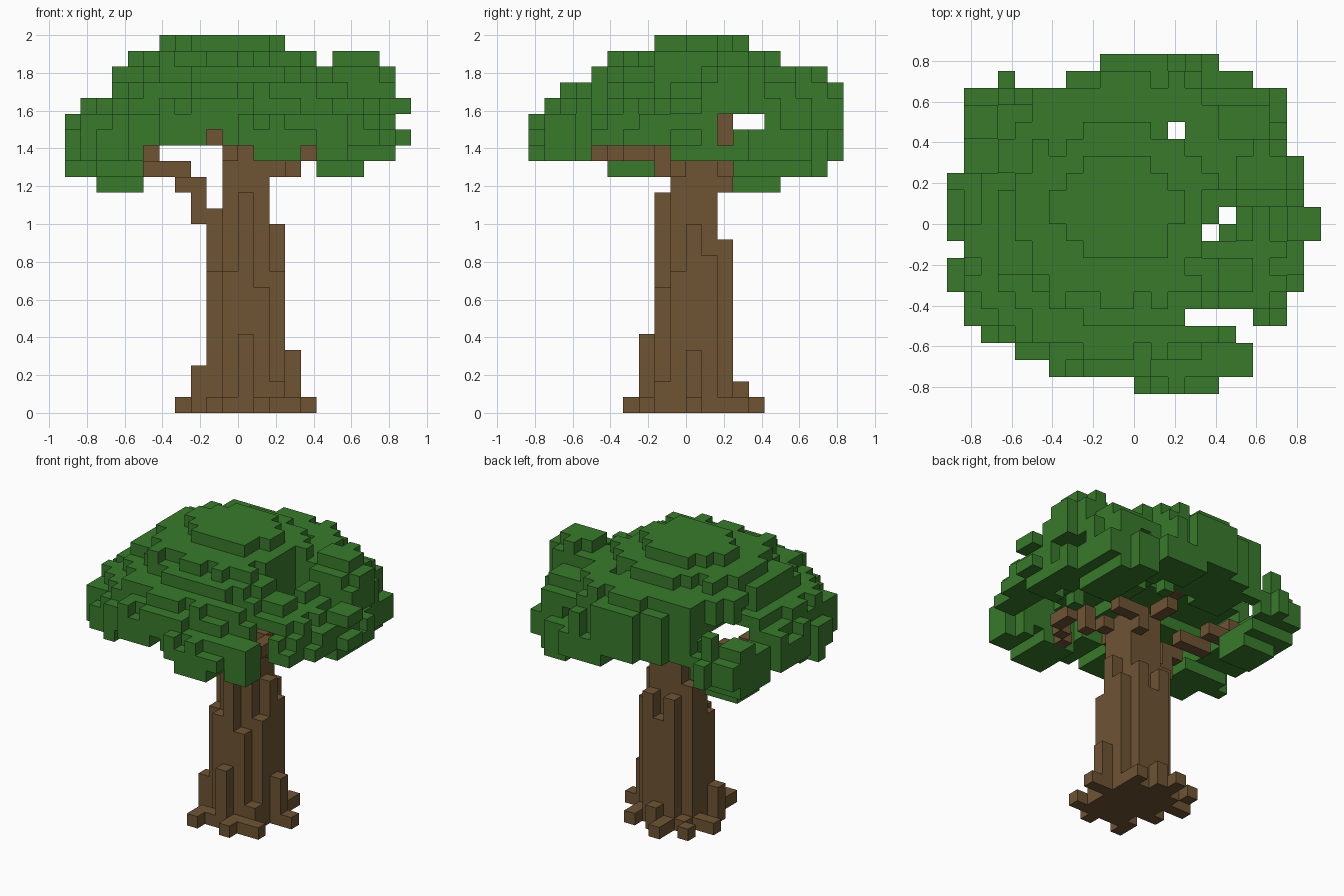
import bpy
import bmesh
import random
from mathutils import Vector

cube = bpy.data.objects.get("Cube")
if cube:
    bpy.data.objects.remove(cube, do_unlink=True)

random.seed(4)
UNIT = 1 / 12
SIDES = [Vector(d) for d in ((1, 0, 0), (-1, 0, 0), (0, 1, 0), (0, -1, 0), (0, 0, 1), (0, 0, -1))]


def make_material(name, color):
    mat = bpy.data.materials.new(name)
    mat.use_nodes = True
    mat.diffuse_color = color
    mat.node_tree.nodes["Principled BSDF"].inputs["Base Color"].default_value = color
    return mat


def build_blocks(name, cells, mat, solid):
    """Mesh the outer faces of a set of unit blocks."""
    bm = bmesh.new()
    for cell in sorted(cells):
        centre = Vector(cell) + Vector((0.5, 0.5, 0.5))
        for n in SIDES:
            if tuple(int(a + b) for a, b in zip(cell, n)) in solid:
                continue
            u = Vector((n.y, n.z, n.x))
            v = n.cross(u)
            corners = [(-1, -1), (1, -1), (1, 1), (-1, 1)]
            bm.faces.new([bm.verts.new((centre + (n + u * a + v * b) / 2) * UNIT) for a, b in corners])
    bmesh.ops.remove_doubles(bm, verts=bm.verts, dist=UNIT / 100)
    mesh = bpy.data.meshes.new(name)
    bm.to_mesh(mesh)
    bm.free()
    mesh.materials.append(mat)
    obj = bpy.data.objects.new(name, mesh)
    bpy.context.collection.objects.link(obj)


def column(x, y, height):
    return {(x, y, z) for z in range(height)}


def path(*points):
    """Blocks along a polyline."""
    cells = set()
    for a, b in zip(points, points[1:]):
        steps = max(abs(p - q) for p, q in zip(a, b))
        for s in range(steps + 1):
            cells.add(tuple(round(p + (q - p) * s / steps) for p, q in zip(a, b)))
    return cells


def box(x0, x1, y0, y1, z):
    return {(x, y, z) for x in range(x0, x1) for y in range(y0, y1)}


# Trunk: tall core with shorter bark columns around it
trunk = column(2, -2, 2)
for x in range(-1, 2):
    for y in range(-1, 2):
        trunk |= column(x, y, 17 if x < 1 and y < 1 else 16)
for s, (west, east, front, back) in zip((-1, 0, 1), ((9, 9, 9, 11), (13, 12, 14, 9), (12, 10, 8, 11))):
    trunk |= column(-2, s, west) | column(2, s, east)
    trunk |= column(s, -2, front) | column(s, 2, back)

# Roots: low stubs spreading from the base
roots = set()
for x, y, h in ((-3, -1, 3), (3, 0, 4), (0, -3, 5), (0, 3, 2), (-4, 1, 1), (-3, 1, 1), (-1, -3, 1),
                (-2, -4, 1), (-2, -3, 1), (1, -3, 1), (1, -4, 1), (3, -3, 1), (2, -3, 1), (4, 0, 1),
                (2, 2, 1), (2, 3, 1), (-1, 3, 1), (-1, 4, 1), (-2, 2, 1), (-3, 3, 1)):
    roots |= column(x, y, h)

# Branches
branches = path((-3, 0, 12), (-3, 0, 14), (-4, 0, 14), (-4, 1, 15), (-6, 1, 15), (-6, 2, 16), (-8, 2, 17))
branches |= path((2, -1, 15), (3, -2, 15), (3, -2, 16), (4, -3, 16), (4, -4, 16), (2, -6, 16))
branches |= path((1, 2, 14), (1, 2, 15), (3, 2, 15), (3, 2, 18))
branches |= path((-1, -2, 16), (-2, -3, 17), (-2, -5, 17))
branches |= path((-1, 2, 16), (-1, 4, 17))

# Canopy footprint: x range of each row, front to back
ROWS = [(0, 5), (-5, 7), (-7, 7), (-9, 6), (-10, 9), (-10, 9), (-11, 10), (-11, 10), (-10, 10),
        (-11, 11), (-11, 11), (-11, 10), (-11, 10), (-10, 10)] + [(-10, 9)] * 4 + [(-4, 7), (-2, 5)]
footprint = {(x, j - 10) for j, (a, b) in enumerate(ROWS) for x in range(a, b)} | {(-8, 8)}
footprint -= {(x, -6) for x in range(3, 7)} | {(2, 5), (5, 0), (4, -1)}

# Dome layers from the top down: x range, y range
LAYERS = [(-5, 3, -2, 4), (-7, 5, -5, 6), (-8, 6, -6, 9), (-8, 7, -8, 10),
          (-10, 9, -9, 10), (-11, 10, -10, 10)]


def radius(x, y, x0, x1, y0, y1):
    u = abs(2 * x + 1 - x0 - x1) / (x1 - x0)
    v = abs(2 * y + 1 - y0 - y1) / (y1 - y0)
    return u ** 2.2 + v ** 2.2


canopy = set()
for x, y in sorted(footprint):
    wobble = random.uniform(-0.24, 0.18)
    for i, layer in enumerate(LAYERS):
        x0, x1, y0, y1 = layer
        if x0 <= x < x1 and y0 <= y < y1 and radius(x, y, *layer) < 1.02 + wobble:
            canopy.add((x, y, 23 - i))
    rim = radius(x, y, -11, 11, -10, 10)
    if rim > 0.2:
        canopy.add((x, y, 17))
    # Drooping rim, open around the branches
    front = y <= -7 and (1 <= x <= 3 or x >= 5)
    left = x <= -7
    right = 5 <= x <= 9 and y >= -1
    back = 1 <= x <= 4 and y >= 3
    if rim > 0.35 + wobble and (front or left or right or back):
        canopy.add((x, y, 16))

# Tall tuft beside the dome, with a low shelf in front of it
canopy |= box(6, 9, 2, 4, 22) | box(7, 8, 4, 5, 22) | box(5, 10, 2, 4, 21) | box(6, 9, 1, 5, 21)
canopy |= box(6, 10, 1, 5, 20) | box(5, 8, 4, 7, 20) | box(6, 10, 1, 6, 19) | box(5, 8, 5, 8, 19)
canopy |= box(9, 11, -1, 1, 19) | box(7, 10, -3, 2, 18)

# Hanging lobes
canopy |= box(-11, -6, -3, -1, 15) | box(-9, -6, -5, -1, 15)
canopy |= box(-10, -5, 3, 7, 15) - box(-6, -5, 3, 7, 15) | box(-9, -6, 3, 6, 14)
canopy |= box(5, 8, 3, 9, 15)


def is_opening(x, y, z):
    """Gaps between the dome and the hanging lobes."""
    slot = z == 18 and (3 <= y <= 4 or -8 <= x <= -3 and -1 <= y <= 6)
    hollow = z in (16, 17) and -7 <= x <= 2 and -4 <= y <= 3
    left_gap = z in (16, 17) and -8 <= x <= -6 and 2 <= y <= 6
    left_eave = z == 19 and x < -6 and 3 <= y <= 6
    front_gap = z in (17, 18) and 1 <= x <= 6 and -6 <= y <= -2
    side = z in (17, 18) and y == 2 and x > 3
    cleft = z > 18 and 4 <= x <= 5 and -2 <= y <= 1
    notch = z == 17 and x == -2 and y < -5
    return slot or hollow or left_gap or left_eave or front_gap or side or cleft or notch


# Keep the outline closed from above: re-cover columns the gaps emptied
wood = trunk | roots | branches
canopy = {c for c in canopy if not is_opening(*c) and c[:2] in footprint} - wood
covered = {c[:2] for c in canopy if c[2] > 13}
canopy |= {(x, y, 19) for x, y in footprint - covered}
solid = canopy | wood

leaf_green = make_material("leaf_green", (0.04, 0.195, 0.025, 1))
bark_brown = make_material("bark_brown", (0.158, 0.087, 0.034, 1))
build_blocks("trunk", trunk, bark_brown, solid)
build_blocks("roots", roots - trunk, bark_brown, solid)
build_blocks("branches", branches - trunk, bark_brown, solid)
build_blocks("canopy", canopy, leaf_green, solid)
